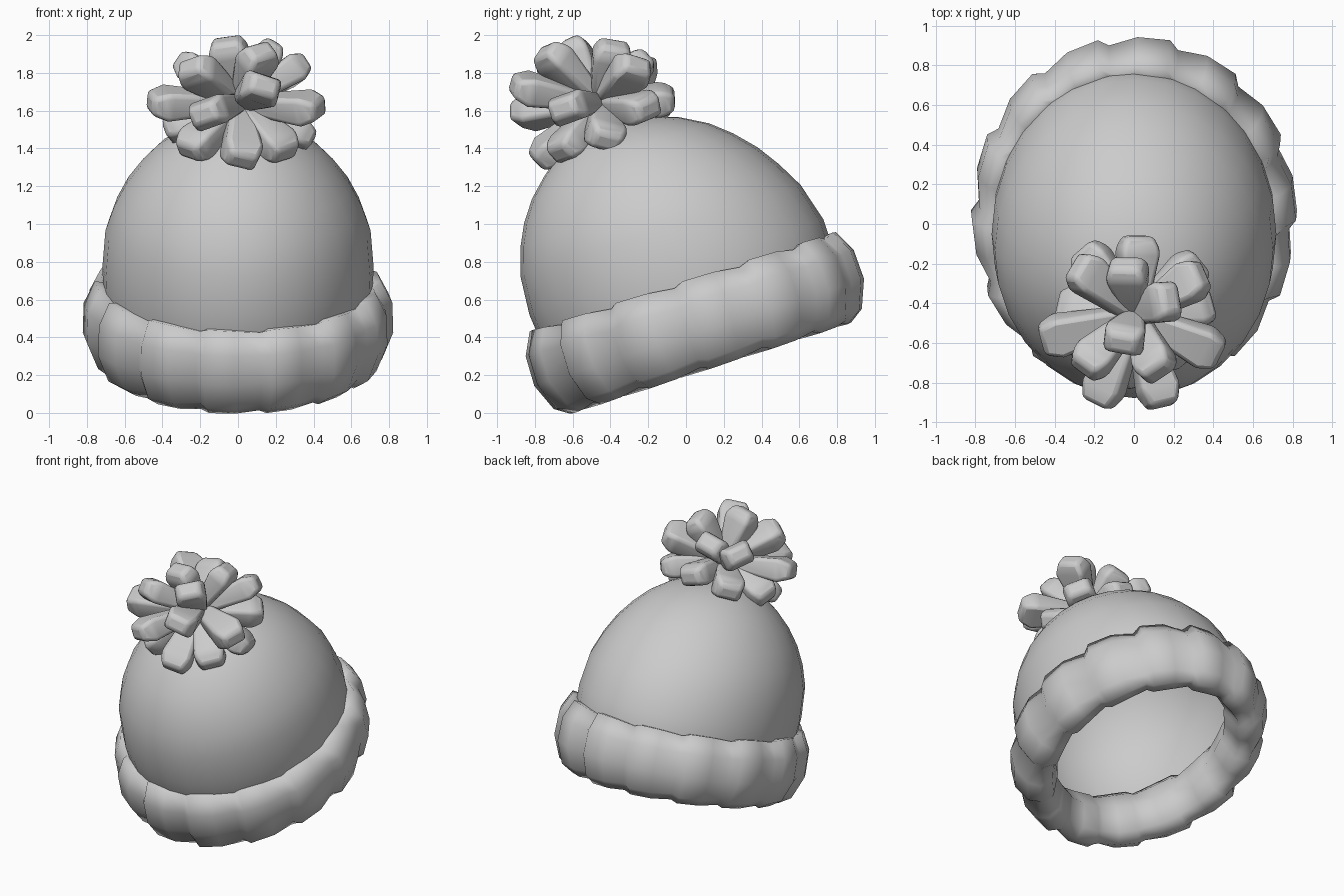
import bpy, bmesh, math
from mathutils import Vector, Matrix

cube = bpy.data.objects.get("Cube")
if cube:
    bpy.data.objects.remove(cube, do_unlink=True)

wool = bpy.data.materials.new("grey_wool")
wool.use_nodes = True
wool.diffuse_color = (0.6, 0.6, 0.6, 1)
wool.node_tree.nodes["Principled BSDF"].inputs["Base Color"].default_value = (0.6, 0.6, 0.6, 1)

# The hat leans toward the front around the x axis
TILT = Matrix.Rotation(math.radians(18), 4, 'X')


def make_object(name, bm, angle):
    bmesh.ops.recalc_face_normals(bm, faces=bm.faces)
    mesh = bpy.data.meshes.new(name)
    bm.to_mesh(mesh)
    bm.free()
    mesh.materials.append(wool)
    obj = bpy.data.objects.new(name, mesh)
    bpy.context.collection.objects.link(obj)
    bpy.ops.object.select_all(action='DESELECT')
    obj.select_set(True)
    bpy.context.view_layer.objects.active = obj
    bpy.ops.object.shade_smooth_by_angle(angle=math.radians(angle))
    return obj


def bridge(bm, a, b):
    n = len(a)
    for i in range(n):
        j = (i + 1) % n
        bm.faces.new((a[i], a[j], b[j], b[i]))


# Dome: stacked ellipses as (height, centre, half depth, half width)
def build_dome():
    rows = [(0.36, 0.20, 0.74, 0.66), (0.55, 0.20, 0.81, 0.71),
            (0.75, 0.19, 0.818, 0.718), (0.96, 0.17, 0.78, 0.702),
            (1.10, 0.155, 0.72, 0.655), (1.22, 0.145, 0.65, 0.595),
            (1.33, 0.135, 0.56, 0.515), (1.42, 0.13, 0.46, 0.43),
            (1.50, 0.11, 0.34, 0.32), (1.56, 0.08, 0.2, 0.19)]
    bm = bmesh.new()
    rings = []
    for h, c, depth, width in rows:
        rings.append([bm.verts.new((width * math.cos(t), c + depth * math.sin(t), h))
                      for t in (math.tau * i / 28 for i in range(28))])
    for a, b in zip(rings, rings[1:]):
        bridge(bm, a, b)
    tip = bm.verts.new((0, 0.05, 1.585))
    for i in range(28):
        bm.faces.new((rings[-1][i], rings[-1][(i + 1) % 28], tip))
    bm.transform(TILT)
    make_object("dome", bm, 60)


# Folded brim: closed tube whose outer side steps in and out to form ribs
def build_brim(ribs=14):
    section = [(-0.06, 0.235), (0.0, 0.12), (0.005, -0.04), (-0.055, -0.185),
               (-0.12, -0.235), (-0.21, -0.205), (-0.275, -0.04), (-0.22, 0.12), (-0.125, 0.225)]
    steps = [(0.0, 0.014), (0.45, 0.008), (0.86, -0.024)]
    bm = bmesh.new()
    rings = []
    for k in range(ribs):
        for part, bulge in steps:
            t = math.tau * (k + part) / ribs
            ring = []
            for r, h in section:
                out = r + bulge * (1 if r > -0.09 else -0.3)
                h *= 1 + bulge * 2.5
                ring.append(bm.verts.new(((0.803 + out) * math.cos(t),
                                          0.198 + (0.905 + out) * math.sin(t), 0.425 + h)))
            rings.append(ring)
    for i, ring in enumerate(rings):
        bridge(bm, ring, rings[(i + 1) % len(rings)])
    bm.transform(TILT)
    make_object("brim", bm, 75)


# Pompom tuft: tapered rounded block growing from the core to its tip
def build_tuft(index, core, tip):
    direction = Vector(tip) - core
    length = direction.length + 0.02
    bm = bmesh.new()
    rings = []
    for z, w, d in [(0.03, 0.055, 0.045), (length * 0.82, 0.105, 0.078), (length, 0.075, 0.05)]:
        rings.append([bm.verts.new((x * w, y * d, z))
                      for x, y in ((1, 1), (-1, 1), (-1, -1), (1, -1))])
    for a, b in zip(rings, rings[1:]):
        bridge(bm, a, b)
    bm.faces.new(rings[0])
    bm.faces.new(rings[-1])
    # Alternate tufts roll a little so they do not line up
    roll = Matrix.Rotation(math.radians(18 if index % 2 else -18), 4, 'Z')
    aim = direction.to_track_quat('Z', 'Y').to_matrix().to_4x4()
    bm.transform(Matrix.Translation(core) @ aim @ roll)
    obj = make_object(f"pompom_tuft_{index}", bm, 60)
    bevel = obj.modifiers.new("rounding", 'BEVEL')
    bevel.width = 0.025
    bevel.segments = 2
    bevel.limit_method = 'ANGLE'
    bevel.angle_limit = math.radians(25)


build_dome()
build_brim()

core = Vector((0.01, -0.46, 1.64))
tips = [(-0.06, -0.60, 1.96), (0.18, -0.38, 1.94), (0.12, -0.74, 1.91),
        (0.33, -0.26, 1.84), (-0.28, -0.22, 1.85), (-0.04, -0.21, 1.87),
        (0.02, -0.08, 1.66), (-0.25, -0.14, 1.60), (0.32, -0.20, 1.61),
        (-0.45, -0.58, 1.64), (0.42, -0.65, 1.61), (0.14, -0.90, 1.73),
        (-0.18, -0.89, 1.58), (0.02, -0.78, 1.34), (0.25, -0.66, 1.38),
        (-0.26, -0.66, 1.39), (-0.36, -0.42, 1.49), (0.37, -0.42, 1.44),
        (-0.25, -0.72, 1.83)]
for i, tip in enumerate(tips):
    build_tuft(i + 1, core, tip)
